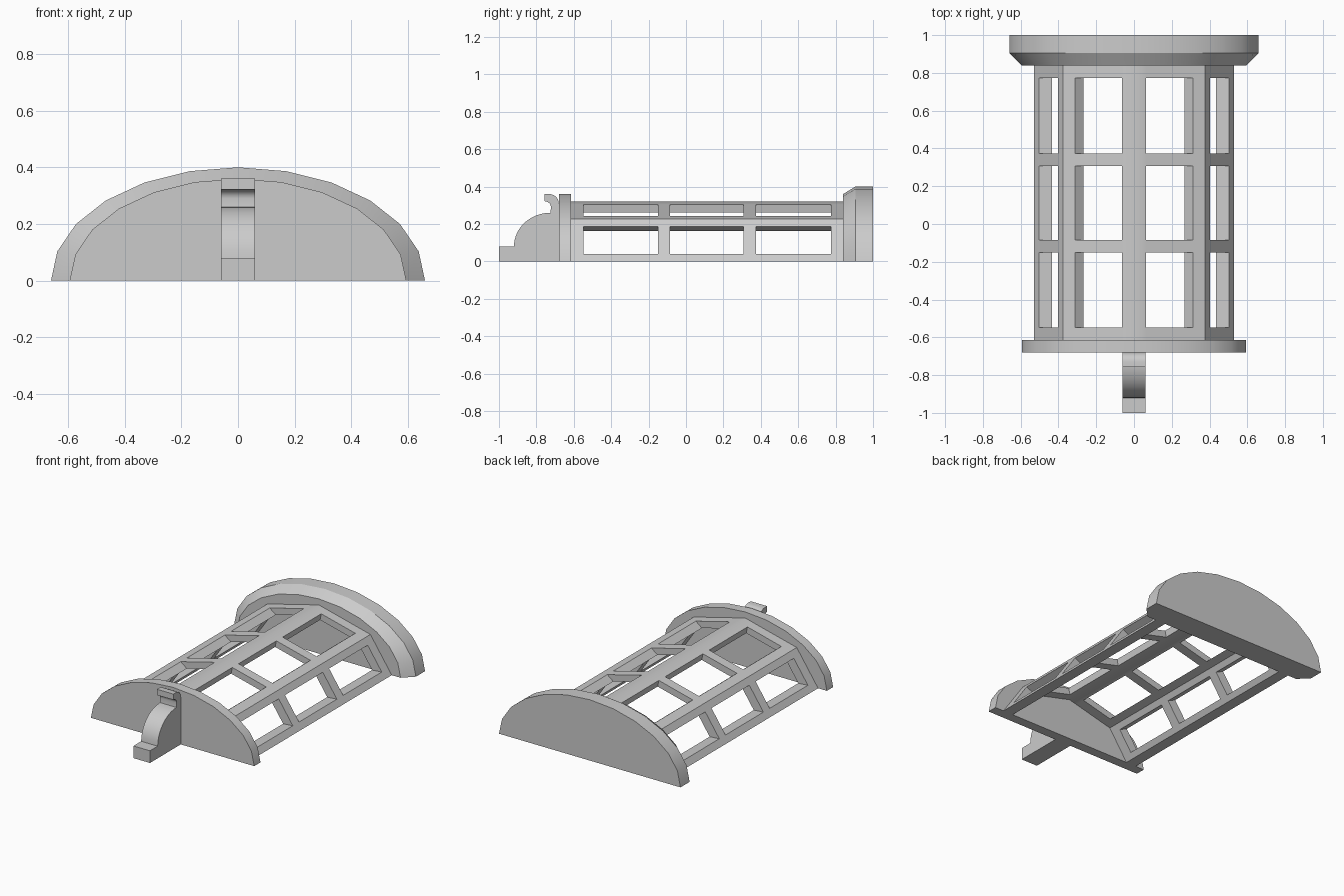
import bpy, bmesh, math

cube = bpy.data.objects.get("Cube")
if cube:
    bpy.data.objects.remove(cube, do_unlink=True)

grey = bpy.data.materials.new("plain grey")
grey.use_nodes = True
grey.diffuse_color = (0.6, 0.6, 0.6, 1)
grey.node_tree.nodes["Principled BSDF"].inputs["Base Color"].default_value = (0.6, 0.6, 0.6, 1)


def finish(name, bm):
    bmesh.ops.recalc_face_normals(bm, faces=bm.faces)
    mesh = bpy.data.meshes.new(name)
    bm.to_mesh(mesh)
    bm.free()
    mesh.materials.append(grey)
    obj = bpy.data.objects.new(name, mesh)
    bpy.context.collection.objects.link(obj)
    bpy.ops.object.select_all(action='DESELECT')
    obj.select_set(True)
    bpy.context.view_layer.objects.active = obj
    bpy.ops.object.shade_smooth_by_angle(angle=math.radians(30))
    return obj


def loft(name, rings):
    """Closed solid through matching rings of points."""
    bm = bmesh.new()
    loops = [[bm.verts.new(p) for p in ring] for ring in rings]
    n = len(loops[0])
    for a, b in zip(loops, loops[1:]):
        for i in range(n):
            j = (i + 1) % n
            bm.faces.new((a[i], a[j], b[j], b[i]))
    bm.faces.new(loops[0])
    bm.faces.new(loops[-1])
    return finish(name, bm)


def half_ellipse(rx, rz, steps):
    angles = [math.pi * i / steps for i in range(steps + 1)]
    return [(rx * math.cos(a), rz * math.sin(a)) for a in angles]


def disc_ring(rx, rz, y):
    return [(x, y, z) for x, z in half_ellipse(rx, rz, 12)]


# End plates
loft("front_plate", [disc_ring(0.594, 0.36, -0.68), disc_ring(0.594, 0.36, -0.615)])
loft("back_cap", [disc_ring(0.594, 0.36, 0.84), disc_ring(0.66, 0.40, 0.905),
                  disc_ring(0.66, 0.40, 1.0)])

# Windowed cage: four panels, each with three windows tapering to the centre
corners = half_ellipse(0.53, 0.32, 4)
section = []
for (x0, z0), (x1, z1) in zip(corners, corners[1:]):
    for t in (0, 0.17, 0.83):
        section.append((x0 + (x1 - x0) * t, z0 + (z1 - z0) * t))
section.append(corners[-1])
stations = [-0.615, -0.547, -0.15, -0.085, 0.308, 0.373, 0.774, 0.84]
rows, cols = len(stations) - 1, len(section) - 1

bm = bmesh.new()
outer, inner = [[[bm.verts.new((x * s, y, z * s)) for x, z in section] for y in stations]
                for s in (1, 0.86)]


def solid(r, c):
    inside = 0 <= r < rows and 0 <= c < cols
    return inside and not (r % 2 == 1 and c % 3 == 1)


for r in range(rows):
    for c in range(cols):
        if not solid(r, c):
            continue
        for g in (outer, inner):
            bm.faces.new((g[r][c], g[r][c + 1], g[r + 1][c + 1], g[r + 1][c]))
        borders = [((r - 1, c), (r, c), (r, c + 1)), ((r + 1, c), (r + 1, c), (r + 1, c + 1)),
                   ((r, c - 1), (r, c), (r + 1, c)), ((r, c + 1), (r, c + 1), (r + 1, c + 1))]
        for near, p, q in borders:
            if not solid(*near):
                bm.faces.new((outer[p[0]][p[1]], outer[q[0]][q[1]],
                              inner[q[0]][q[1]], inner[p[0]][p[1]]))
finish("window_cage", bm)


# Hooked bracket on the front plate
def arc(cy, cz, ry, rz, start, end, steps):
    angles = [math.radians(start + (end - start) * i / steps) for i in range(steps + 1)]
    return [(cy + ry * math.cos(a), cz + rz * math.sin(a)) for a in angles]


profile = [(-0.68, 0), (-1, 0), (-1, 0.08)]
profile += arc(-0.725, 0.08, 0.195, 0.18, 180, 90, 10)
profile += arc(-0.757, 0.29, 0.035, 0.032, 0, 90, 5)
profile += [(-0.757, 0.36)]
profile += arc(-0.73, 0.31, 0.05, 0.05, 90, 0, 6)
loft("front_bracket", [[(x, y, z) for y, z in profile] for x in (-0.06, 0.06)])
